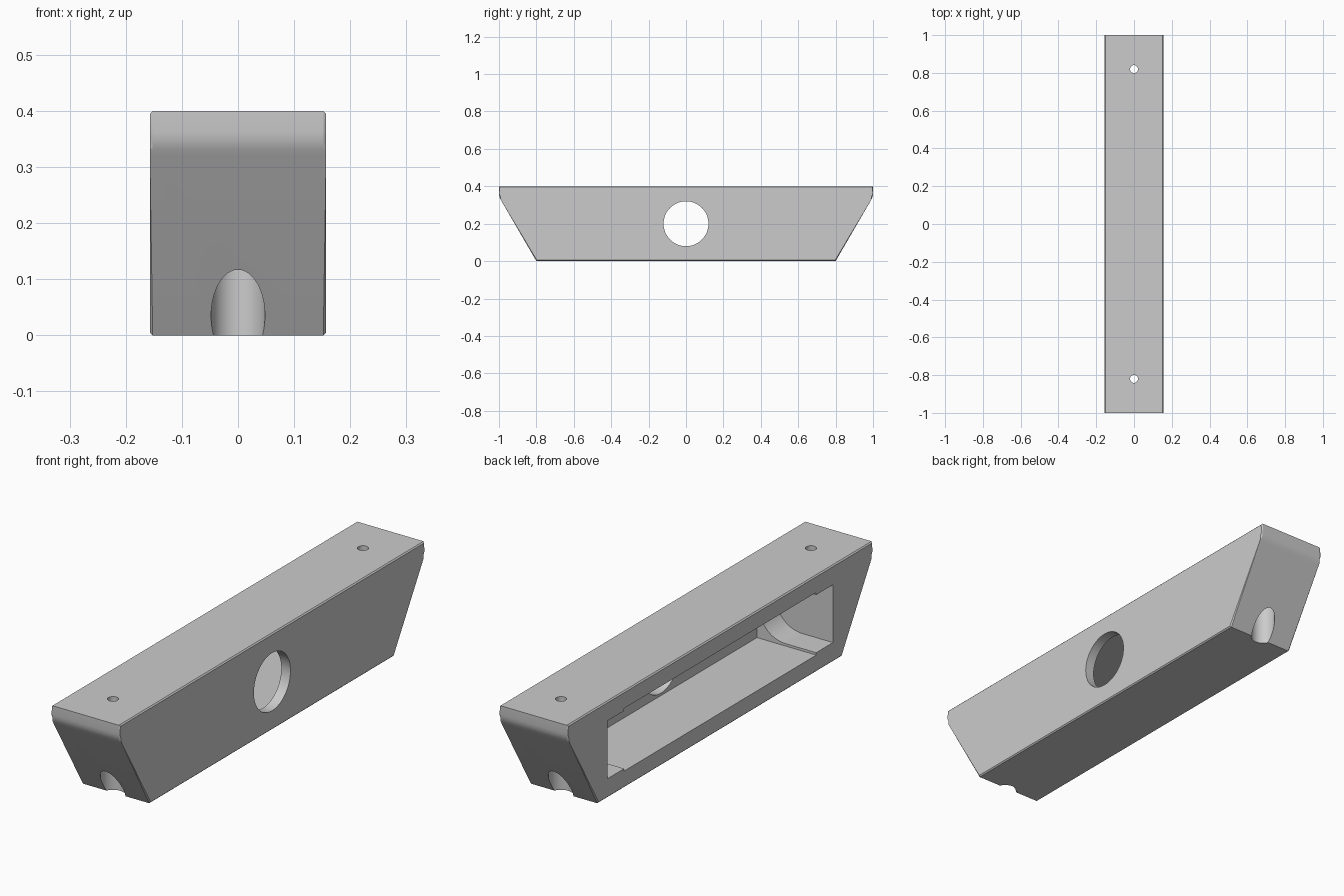
import bpy, bmesh, math

if "Cube" in bpy.data.objects:
    bpy.data.objects.remove(bpy.data.objects["Cube"])

grey = bpy.data.materials.new("mid_grey")
grey.diffuse_color = (0.6, 0.6, 0.6, 1)
grey.use_nodes = True
grey.node_tree.nodes["Principled BSDF"].inputs["Base Color"].default_value = grey.diffuse_color


def prism(name, profile, a, b, axis="x", bevel=0.0):
    """Extrude a (u, z) profile between a and b along x (u = y) or y (u = x)."""
    bm = bmesh.new()
    rings = []
    for t in (a, b):
        rings.append([bm.verts.new((t, u, z) if axis == "x" else (u, t, z)) for u, z in profile])
    n = len(profile)
    caps = [bm.faces.new(r) for r in rings]
    for i in range(n):
        j = (i + 1) % n
        bm.faces.new((rings[0][i], rings[0][j], rings[1][j], rings[1][i]))
    if bevel:
        edges = list({e for f in caps for e in f.edges})
        bmesh.ops.bevel(bm, geom=edges, offset=bevel, segments=1, affect="EDGES")
    bmesh.ops.recalc_face_normals(bm, faces=bm.faces)
    mesh = bpy.data.meshes.new(name)
    bm.to_mesh(mesh)
    bm.free()
    mesh.materials.append(grey)
    ob = bpy.data.objects.new(name, mesh)
    bpy.context.collection.objects.link(ob)
    return ob


def rod(name, radius, loc, depth, rot=(0, 0, 0)):
    bpy.ops.mesh.primitive_cylinder_add(vertices=64, radius=radius, depth=depth,
                                        location=loc, rotation=rot)
    ob = bpy.context.object
    ob.name = name
    ob.data.materials.append(grey)
    return ob


# Body: bar with undercut ends and lightly chamfered sides
half = [(0.8, 0), (0.986, 0.32), (0.993, 0.333), (0.998, 0.347), (1.0, 0.362), (1.0, 0.4)]
outline = half + [(-y, z) for y, z in reversed(half)]
body = prism("bar_housing", outline, -0.157, 0.157, "x", 0.005)

# Main pocket, open on the left side
cutters = [prism("pocket_cutter",
                 [(-0.63, 0.07), (0.63, 0.07), (0.63, 0.33), (-0.63, 0.33)], -0.3, 0.115)]

# Pocket ends: round-backed recess
arc = [(-0.015 + 0.12 * math.cos(t), 0.2 + 0.12 * math.sin(t))
       for t in (math.pi * (i / 32 - 0.5) for i in range(33))]
cutters.append(prism("rounded_pocket_cutter", [(-0.3, 0.08)] + arc + [(-0.3, 0.32)],
                     -0.74, 0.74, "y"))

# Round window through the right wall
cutters.append(rod("window_cutter", 0.12, (0.15, 0, 0.2), 0.2, (0, math.pi / 2, 0)))

# Screw holes with wide counterbores from below
for s in (-1, 1):
    cutters.append(rod("screw_hole_cutter", 0.021, (0, s * 0.82, 0.3), 0.4))
    cutters.append(rod("counterbore_cutter", 0.048, (0, s * 0.82, 0.11), 0.42))

for c in cutters:
    m = body.modifiers.new(c.name, "BOOLEAN")
    m.operation, m.solver, m.object = "DIFFERENCE", "EXACT", c

bpy.ops.object.select_all(action="DESELECT")
body.select_set(True)
bpy.context.view_layer.objects.active = body
for c in cutters:
    bpy.ops.object.modifier_apply(modifier=c.name)
for c in cutters:
    bpy.data.objects.remove(c)
bpy.ops.object.shade_smooth_by_angle(angle=math.radians(25))
